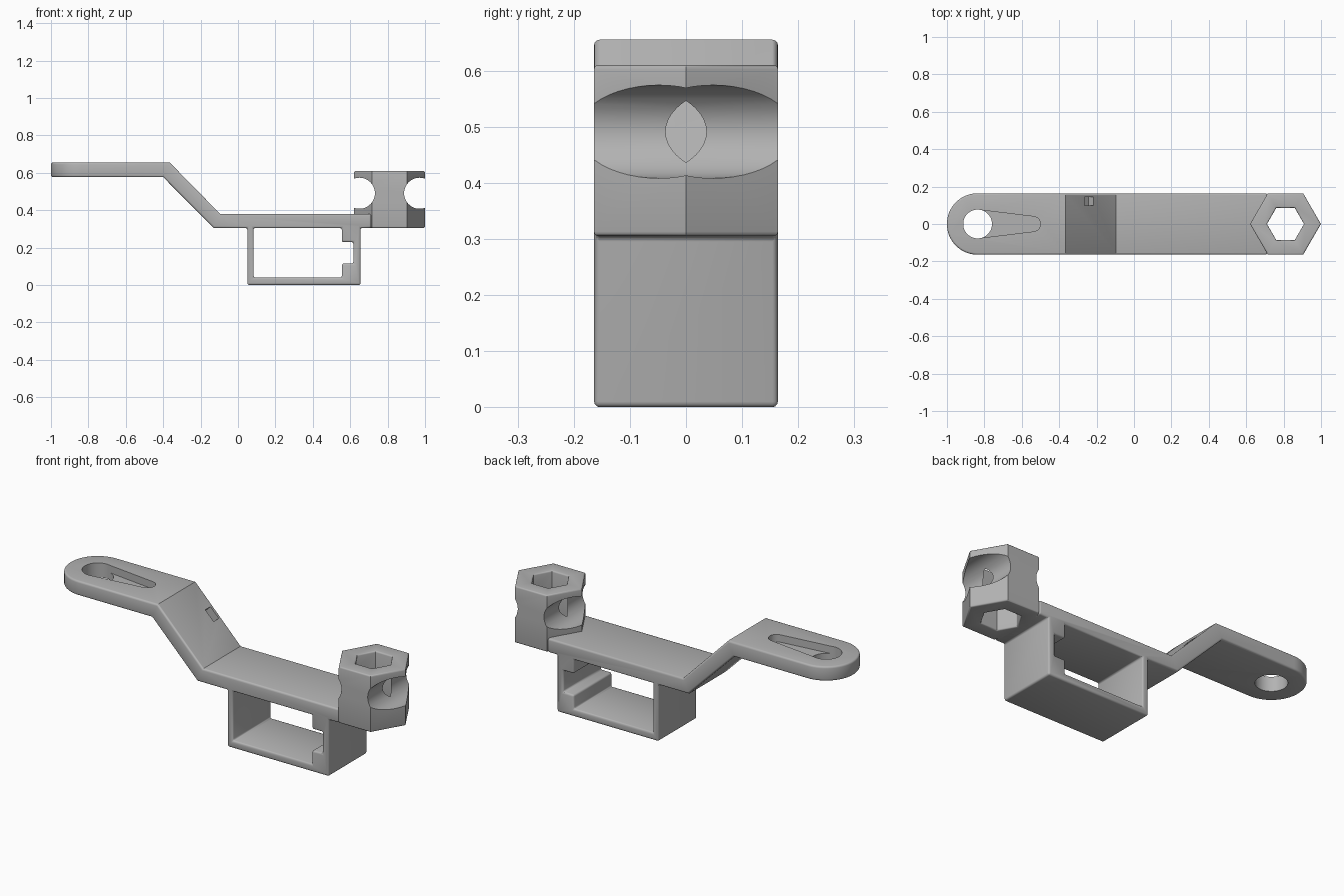
import bpy, bmesh, math
from mathutils import Matrix, Vector

if "Cube" in bpy.data.objects:
    bpy.data.objects.remove(bpy.data.objects["Cube"])

grey = bpy.data.materials.new("plain grey")
grey.use_nodes = True
GREY = (0.45, 0.45, 0.45, 1)
grey.diffuse_color = GREY
grey.node_tree.nodes["Principled BSDF"].inputs["Base Color"].default_value = GREY

HALF = 0.164          # half of the strap width
END_X = -1 + HALF     # centre of the rounded end
HEX_X = 0.81          # centre of the hexagonal head
HEX_R = HALF / math.cos(math.pi / 6)


def prism(name, points, low, high, axis="Z"):
    """Extrude a closed outline: (x, y) along z, or (x, z) along y."""
    bm = bmesh.new()
    place = (lambda a, b: (a, b, low)) if axis == "Z" else (lambda a, b: (a, low, b))
    face = bm.faces.new([bm.verts.new(place(a, b)) for a, b in points])
    moved = bmesh.ops.extrude_face_region(bm, geom=[face])["geom"]
    step = Vector((0, 0, high - low)) if axis == "Z" else Vector((0, high - low, 0))
    bmesh.ops.translate(bm, vec=step,
                        verts=[v for v in moved if isinstance(v, bmesh.types.BMVert)])
    bmesh.ops.recalc_face_normals(bm, faces=bm.faces)
    mesh = bpy.data.meshes.new(name)
    bm.to_mesh(mesh)
    bm.free()
    mesh.materials.append(grey)
    obj = bpy.data.objects.new(name, mesh)
    bpy.context.collection.objects.link(obj)
    return obj


def arc(cx, cy, r, start, end, count):
    """Points on an arc, angles in degrees."""
    angles = [math.radians(start + (end - start) * i / count) for i in range(count + 1)]
    return [(cx + r * math.cos(a), cy + r * math.sin(a)) for a in angles]


def apply(obj, mod):
    bpy.context.view_layer.objects.active = obj
    bpy.ops.object.modifier_apply(modifier=mod.name)


def cut(obj, cutter):
    mod = obj.modifiers.new("cut", "BOOLEAN")
    mod.operation, mod.solver, mod.object = "DIFFERENCE", "EXACT", cutter
    apply(obj, mod)
    bpy.data.objects.remove(cutter)


def soften(obj, angle, width=0.01):
    mod = obj.modifiers.new("soft edges", "BEVEL")
    mod.width, mod.segments = width, 3
    mod.limit_method, mod.angle_limit = "ANGLE", math.radians(angle)
    mod.use_clamp_overlap = False
    apply(obj, mod)


def finish(obj):
    bpy.ops.object.select_all(action="DESELECT")
    obj.select_set(True)
    bpy.context.view_layer.objects.active = obj
    bpy.ops.object.shade_smooth_by_angle(angle=math.radians(35))


# Strap with its step and the box frame below it
strap = prism("strap_and_frame", [
    (-1, .577), (-.4, .577), (-.13, .305), (.05, .305), (.05, 0), (.655, 0),
    (.655, .305), (.712, .305), (.712, .38), (-.095, .38), (-.365, .655), (-1, .655)],
    -HALF, HALF, "Y")

# Round the far end of the strap
bm = bmesh.new()
bm.from_mesh(strap.data)
corners = [e for e in bm.edges if all(v.co.x < -0.99 for v in e.verts)
           and abs(e.verts[0].co.z - e.verts[1].co.z) > 0.01]
bmesh.ops.bevel(bm, geom=corners, offset=HALF - 0.001, segments=20,
                profile=0.5, affect="EDGES")
bm.to_mesh(strap.data)
bm.free()

# Frame opening with a notch in its end wall
cut(strap, prism("opening", [
    (.083, .04), (.555, .04), (.555, .115), (.617, .115), (.617, .23),
    (.555, .23), (.555, .305), (.083, .305)], -.3, .3, "Y"))
soften(strap, 50)

# Round hole and the tapered recess beside it
cut(strap, prism("round_hole", arc(END_X, 0, .077, 0, 352.5, 47), .5, .8))
cut(strap, prism("recess", arc(-.54, 0, .04, -83, 83, 16)
                 + arc(END_X, 0, .076, 83, -83, 16), .615, .8))

# Small pocket in the sloped part
pocket = prism("pocket", [(-.035, -.022), (.035, -.022), (.035, .022), (-.035, .022)],
               -.04, .04)
pocket.data.transform(Matrix.Translation((-.24, .122, .528))
                      @ Matrix.Rotation(math.radians(45), 4, "Y"))
cut(strap, pocket)
finish(strap)

# Hexagonal head with a hexagonal bore and two side grooves
head = prism("hexagonal_head", arc(HEX_X, 0, HEX_R, 0, 300, 5), .305, .61)
cut(head, prism("bore", arc(HEX_X, 0, .099, 0, 300, 5), .2, .8))
soften(head, 70, 0.008)
for side in (-1, 1):
    cut(head, prism("groove", arc(HEX_X + side * .161, .491, .083, 0, 352.5, 47),
                    -.3, .3, "Y"))
finish(head)
